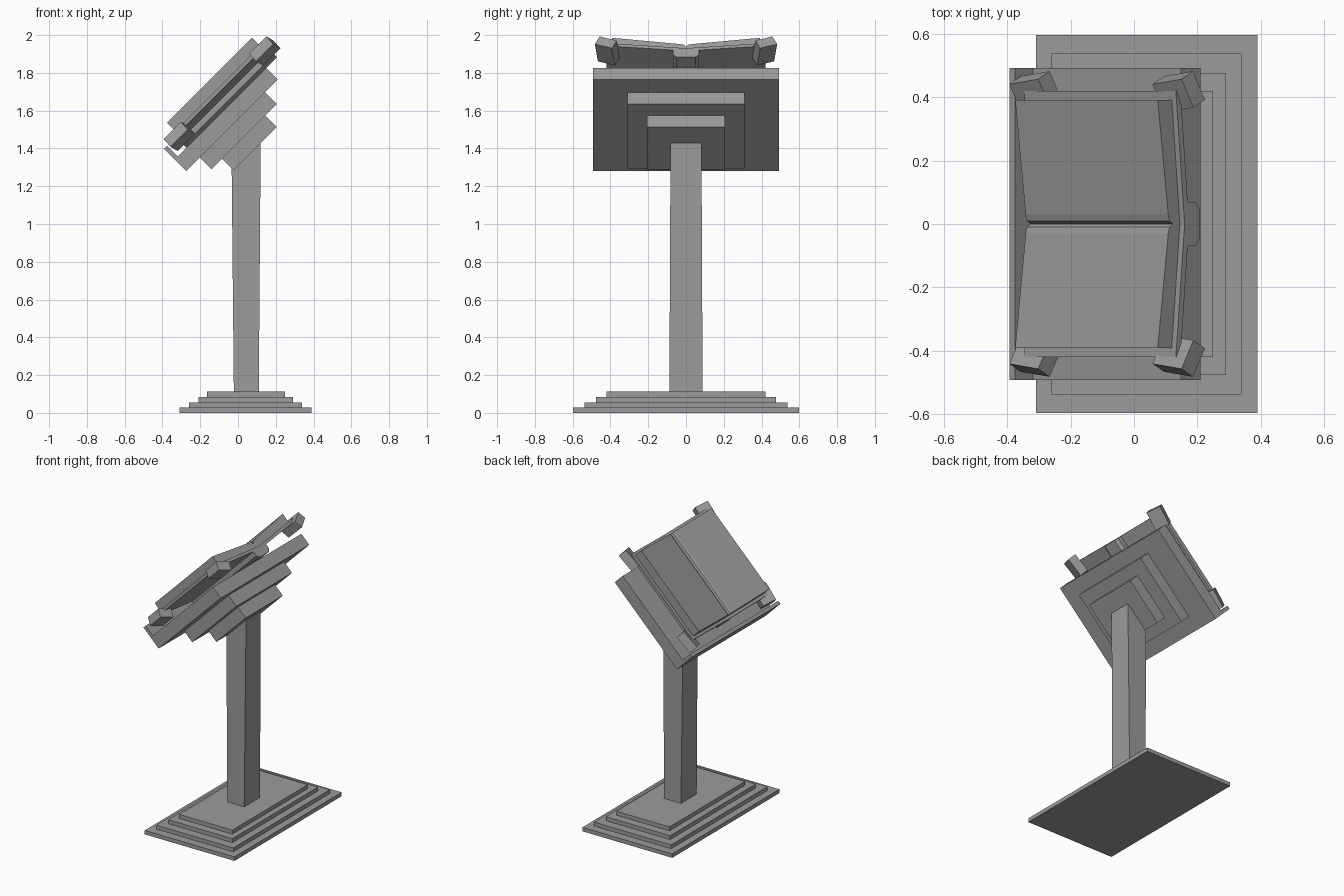
import bpy
import bmesh
from math import radians
from mathutils import Matrix, Vector

cube = bpy.data.objects.get("Cube")
if cube:
    bpy.data.objects.remove(cube, do_unlink=True)

# One plain grey for the whole model
grey = bpy.data.materials.new("plain grey")
grey.use_nodes = True
tone = (0.33, 0.33, 0.33, 1)
grey.diffuse_color = tone
grey.node_tree.nodes["Principled BSDF"].inputs["Base Color"].default_value = tone

# Desk frame: local x runs up the slope, local z points away from the desk
TILT = Matrix.Rotation(radians(-45), 4, "Y")
FLAT = Matrix.Identity(4)


def finish(name, bm, matrix):
    bmesh.ops.transform(bm, matrix=matrix, verts=bm.verts)
    bmesh.ops.recalc_face_normals(bm, faces=bm.faces)
    mesh = bpy.data.meshes.new(name)
    bm.to_mesh(mesh)
    bm.free()
    mesh.materials.append(grey)
    obj = bpy.data.objects.new(name, mesh)
    bpy.context.collection.objects.link(obj)
    return obj


def box(name, x, y, z, matrix=FLAT):
    """Box between the given (low, high) ranges."""
    bm = bmesh.new()
    bmesh.ops.create_cube(bm, size=1)
    for v in bm.verts:
        v.co = [lo + (c + 0.5) * (hi - lo) for c, (lo, hi) in zip(v.co, (x, y, z))]
    return finish(name, bm, matrix)


def wings(name, half, x):
    """Symmetric (y, z) section, given as its +y half, extruded along the slope."""
    outline = half + [(-y, z) for y, z in reversed(half) if y > 0]
    bm = bmesh.new()
    face = bm.faces.new([bm.verts.new((x[0], y, z)) for y, z in outline])
    side = bmesh.ops.extrude_face_region(bm, geom=[face])["geom"]
    moved = [g for g in side if isinstance(g, bmesh.types.BMVert)]
    bmesh.ops.translate(bm, verts=moved, vec=(x[1] - x[0], 0, 0))
    return finish(name, bm, TILT)


# Stepped base
step = 0.028
for i, (x0, x1, y) in enumerate([(-0.31, 0.39, 0.597), (-0.26, 0.34, 0.538),
                                 (-0.21, 0.29, 0.477), (-0.165, 0.25, 0.42)]):
    box(f"base_step_{i + 1}", (x0, x1), (-y, y), (i * step, (i + 1) * step))

# Post, widening slightly in depth and narrowing in width toward the top
post = box("post", (-0.022, 0.11), (-0.088, 0.088), (0.11, 1.43))
for v in post.data.vertices:
    if v.co.z > 1:
        v.co.x += 0.01 if v.co.x > 0 else -0.012
        v.co.y *= 0.93
        if v.co.x < 0:
            v.co.z = 1.35

# Stepped desk, smallest tier lowest
for name, x, y, z in [("desk_top", (0.711, 1.397), 0.493, (1.099, 1.186)),
                      ("desk_middle_tier", (0.813, 1.301), 0.31, (1.012, 1.099)),
                      ("desk_lower_tier", (0.891, 1.216), 0.207, (0.926, 1.012))]:
    box(name, x, (-y, y), z, TILT)
box("book_ledge", (0.711, 0.735), (-0.493, 0.493), (1.186, 1.266), TILT)

# Open book
wings("book_spine", [(0, 1.186), (0.05, 1.186), (0.07, 1.205), (0.07, 1.24), (0, 1.234)],
      (0.80, 1.478))
wings("book_cover", [(0, 1.232), (0.42, 1.27), (0.42, 1.291), (0, 1.252)], (0.80, 1.478))
wings("book_pages", [(0, 1.252), (0.392, 1.288), (0.392, 1.351), (0.03, 1.304),
                     (0.01, 1.298), (0, 1.284)], (0.82, 1.457))

# Corner blocks of the cover, tipped and turned outward
for end, x in (("lower", 0.815), ("upper", 1.455)):
    for label, s in (("back", 1), ("front", -1)):
        bm = bmesh.new()
        bmesh.ops.create_cube(bm, size=1)
        place = (TILT @ Matrix.Translation(Vector((x, s * 0.417, 1.255)))
                 @ Matrix.Rotation(radians(-7 * s) * -1, 4, "Z")
                 @ Matrix.Rotation(radians(25 * s), 4, "X")
                 @ Matrix.Diagonal((0.13, 0.1, 0.06, 1)))
        finish(f"{end}_{label}_corner", bm, place)
